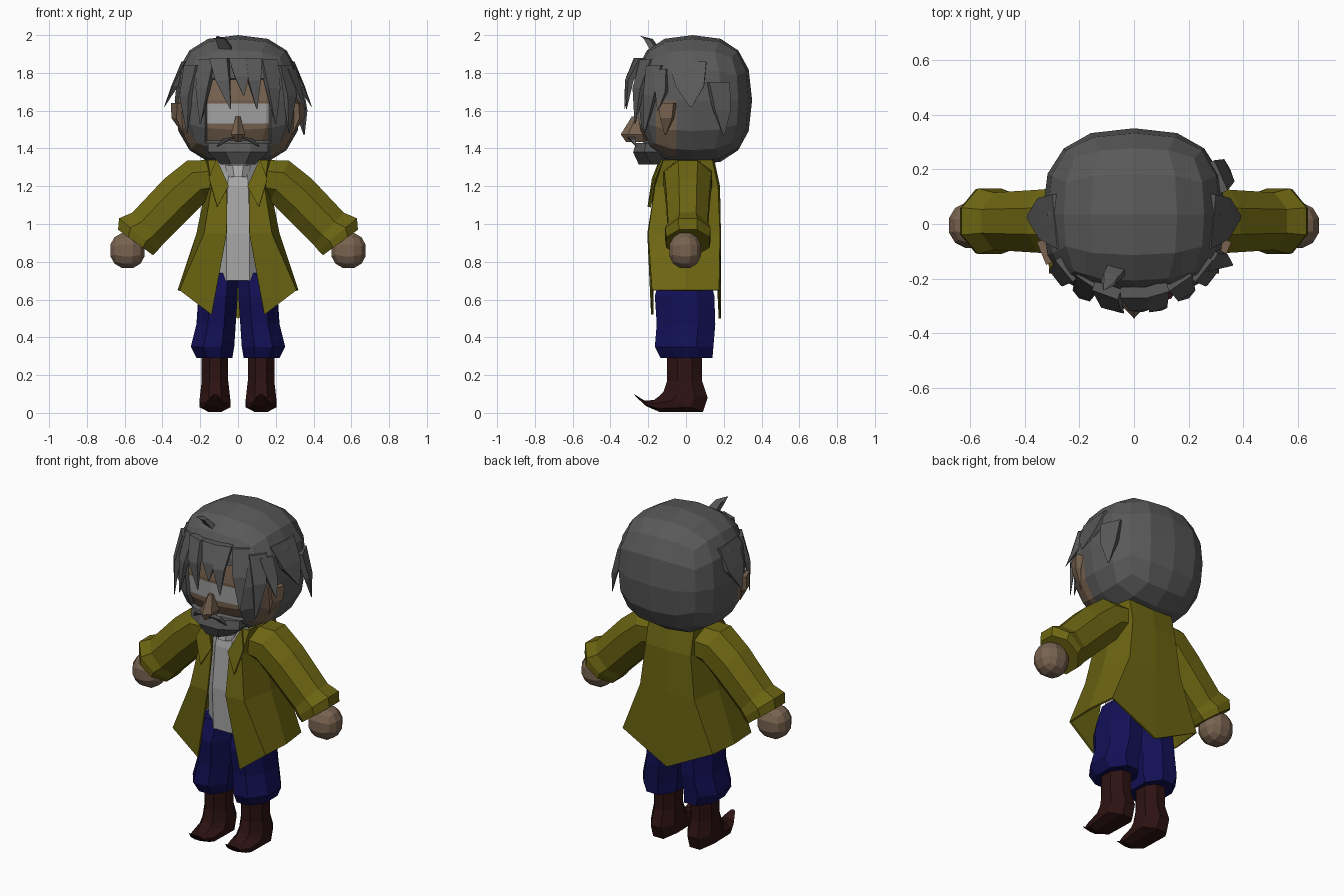
import bpy, bmesh, math
from mathutils import Vector

cube = bpy.data.objects.get("Cube")
if cube:
    bpy.data.objects.remove(cube)


def material(name, r, g, b):
    m = bpy.data.materials.new(name)
    m.use_nodes = True
    m.diffuse_color = (r, g, b, 1)
    bsdf = next(n for n in m.node_tree.nodes if n.type == "BSDF_PRINCIPLED")
    bsdf.inputs["Base Color"].default_value = (r, g, b, 1)
    bsdf.inputs["Roughness"].default_value = 0.9
    return m


HAIR = material("hair_grey", .1, .1, .1)
SKIN = material("skin_brown", .19, .125, .08)
PALE = material("pale_grey", .4, .4, .4)
COAT = material("coat_olive", .15, .13, .006)
NAVY = material("trouser_navy", .006, .005, .09)
BOOT = material("boot_brown", .026, .006, .006)


def finish(name, bm, *mats):
    me = bpy.data.meshes.new(name)
    bm.to_mesh(me)
    bm.free()
    ob = bpy.data.objects.new(name, me)
    bpy.context.collection.objects.link(ob)
    for m in mats:
        me.materials.append(m)
    return ob


def loft(name, rings, mat, n=8, side=1):
    """Closed tube; each ring is two opposite points and a half-width vector."""
    bm = bmesh.new()
    loops = []
    for a, b, w in rings:
        a, b, w = Vector(a), Vector(b), Vector(w)
        loop = []
        for i in range(n):
            t = math.tau * (i + .5) / n
            k = 1 / math.cos(math.pi / n)
            p = (a + b) / 2 + (a - b) / 2 * math.cos(t) * k + w * math.sin(t) * k
            loop.append(bm.verts.new((p.x * side, p.y, p.z)))
        loops.append(loop)
    for lo, hi in zip(loops, loops[1:]):
        for i in range(n):
            j = (i + 1) % n
            bm.faces.new((lo[i], lo[j], hi[j], hi[i]))
    bm.faces.new(loops[0])
    bm.faces.new(loops[-1])
    bmesh.ops.recalc_face_normals(bm, faces=bm.faces[:])
    return finish(name, bm, mat)


def level(x0, x1, y0, y1, z):
    """Horizontal ring for loft."""
    y = (y0 + y1) / 2
    return (x0, y, z), (x1, y, z), (0, (y1 - y0) / 2, 0)


def strand(name, points, width, mat=HAIR, side=1):
    """Flat tapering lock lying around the head."""
    rings = []
    for p, s in zip(points, (1, .75, .06)):
        p = Vector(p)
        out = Vector((p.x, p.y - .035, 0)).normalized()
        across = Vector((-out.y, out.x, 0)) * width * s
        rings.append((p + across, p - across, out * .02 * s))
    loft(name, rings, mat, 4, side)


def ball(centre, radii, power, cuts):
    """Rounded cube with faceted sides."""
    bm = bmesh.new()
    bmesh.ops.create_cube(bm, size=2)
    bmesh.ops.subdivide_edges(bm, edges=bm.edges[:], cuts=cuts, use_grid_fill=True)
    for v in bm.verts:
        u = v.co / sum(abs(c) ** power for c in v.co) ** (1 / power)
        v.co = Vector(c + r * k for c, r, k in zip(centre, radii, u))
    return bm


# Head: hair mass with a recessed face, pale eye band and skin by the ears
bm = ball((0, .035, 1.655), (.335, .315, .345), 2.6, 3)
cuts = [("z", z) for z in (1.36, 1.43, 1.53, 1.635, 1.77)]
cuts += [("x", -.175), ("x", .175), ("y", -.16), ("y", -.05)]
for axis, d in cuts:
    i = "xyz".index(axis)
    part = [f for f in bm.faces if f.calc_center_median().y < .02]
    if axis == "y":
        part = [f for f in part if abs(f.calc_center_median().x) > .2]
    geom = set(part)
    for f in part:
        geom.update(f.edges)
        geom.update(f.verts)
    co, no = Vector(), Vector()
    co[i], no[i] = d, 1
    bmesh.ops.bisect_plane(bm, geom=list(geom), plane_co=co, plane_no=no)
face = []
for f in bm.faces:
    c = f.calc_center_median()
    if c.y < -.1 and abs(c.x) < .175 and 1.43 < c.z < 1.77:
        f.material_index = 2 if 1.53 < c.z < 1.635 else 1
        face.append(f)
    elif abs(c.x) > .2 and -.16 < c.y < -.05 and 1.36 < c.z < 1.66:
        f.material_index = 1
rim = bmesh.ops.inset_region(bm, faces=face, thickness=.004, depth=-.018)
for f in rim["faces"]:
    f.material_index = 0
finish("head", bm, HAIR, SKIN, PALE)

loft("beard", [level(-.16, .16, -.265, -.08, 1.43), level(-.16, .16, -.28, -.08, 1.38),
               level(-.09, .09, -.25, -.02, 1.315)], HAIR)
loft("nose", [level(-.012, .012, -.28, -.2, 1.57), level(-.038, .038, -.335, -.2, 1.475),
              level(-.015, .015, -.31, -.2, 1.435)], SKIN, 6)
loft("neck", [level(-.08, .08, -.08, .1, 1.2), level(-.08, .08, -.08, .1, 1.38)], SKIN)

# Hair locks
strand("fringe_right", [(-.1, -.24, 1.88), (-.08, -.3, 1.76), (-.04, -.325, 1.61)], .05)
strand("fringe_middle", [(0, -.25, 1.88), (.02, -.3, 1.78), (.03, -.32, 1.68)], .05)
strand("fringe_left", [(.08, -.24, 1.88), (.085, -.3, 1.76), (.1, -.315, 1.61)], .045)
strand("cowlick", [(-.06, -.16, 1.92), (-.09, -.2, 1.98), (-.11, -.24, 1.995)], .035)
strand("left_back_lock", [(.3, .17, 1.75), (.335, .19, 1.6), (.35, .2, 1.47)], .06)
strand("left_front_lock", [(.27, -.13, 1.82), (.315, -.13, 1.7), (.36, -.15, 1.6)], .04)
for s, tag in ((1, "left"), (-1, "right")):
    strand(tag + "_temple_lock", [(.16, -.2, 1.87), (.185, -.25, 1.72), (.2, -.27, 1.53)], .05, HAIR, s)
    strand(tag + "_sideburn", [(.24, -.16, 1.84), (.275, -.19, 1.68), (.27, -.22, 1.48)], .05, HAIR, s)
    strand(tag + "_wing", [(.27, .01, 1.86), (.335, .02, 1.73), (.39, .025, 1.62)], .1, HAIR, s)
    strand(tag + "_moustache", [(.01, -.29, 1.46), (.06, -.285, 1.45), (.11, -.265, 1.41)], .03, HAIR, s)
    strand(tag + "_ear", [(.32, -.1, 1.64), (.325, -.1, 1.56), (.285, -.11, 1.47)], .045, SKIN, s)

# Shirt with a small collar
loft("shirt", [level(-.15, .15, -.145, .12, .7), level(-.15, .15, -.155, .14, .95),
               level(-.13, .13, -.14, .13, 1.2), level(-.11, .11, -.11, .11, 1.33)], PALE)
loft("shirt_collar", [level(-.05, .05, -.155, -.05, 1.25), level(-.07, .07, -.14, -.05, 1.31)], PALE)

# Open coat: left half of each row from front edge to back, then reflected
rows = [
    [(.115, -.12, 1.34), (.16, -.12, 1.34), (.18, .01, 1.34), (.15, .14, 1.34), (0, .15, 1.34)],
    [(.058, -.165, 1.2), (.14, -.165, 1.2), (.17, .01, 1.2), (.15, .17, 1.2), (0, .18, 1.2)],
    [(.06, -.205, .95), (.18, -.2, .95), (.22, 0, .95), (.18, .18, .95), (0, .185, .95)],
    [(.14, -.185, .52), (.31, -.18, .65), (.32, 0, .65), (.3, .175, .65), (0, .185, .5)],
]
bm = bmesh.new()
grid = []
for row in rows:
    full = row + [(-x, y, z) for x, y, z in row[-2::-1]]
    grid.append([bm.verts.new(p) for p in full])
for up, low in zip(grid, grid[1:]):
    for c in range(len(up) - 1):
        bm.faces.new((up[c], low[c], low[c + 1], up[c + 1]))
coat = finish("coat", bm, COAT)
mod = coat.modifiers.new("thickness", "SOLIDIFY")
mod.thickness = .012
mod.offset = -1

for s, tag in ((1, "left"), (-1, "right")):
    # Lapel
    bm = bmesh.new()
    pts = [(.115, -.13, 1.345), (.05, -.172, 1.2), (.11, -.195, 1.09), (.155, -.172, 1.24)]
    bm.faces.new([bm.verts.new((x * s, y, z)) for x, y, z in pts])
    lapel = finish(tag + "_lapel", bm, COAT)
    lapel.modifiers.new("thickness", "SOLIDIFY").thickness = .009

    # Sleeve with flared cuff, and hand
    loft(tag + "_sleeve", [
        ((.12, .01, 1.34), (.1, .01, 1.14), (0, .13, 0)),
        ((.27, .01, 1.335), (.17, .01, 1.12), (0, .125, 0)),
        ((.39, .01, 1.24), (.26, .01, 1.03), (0, .115, 0)),
        ((.56, .01, 1.06), (.4, .01, .89), (0, .105, 0)),
        ((.63, .01, 1.03), (.425, .01, .86), (0, .12, 0)),
        ((.635, .01, .97), (.45, .01, .835), (0, .115, 0))], COAT, 8, s)
    finish(tag + "_hand", ball((.585 * s, -.005, .86), (.1, .092, .102), 2, 2), SKIN)

    # Trouser leg, gathered at the hem
    loft(tag + "_trouser_leg", [
        level(0, .18, -.13, .12, .74), level(.002, .21, -.165, .15, .62),
        level(.012, .22, -.155, .155, .47), level(.02, .25, -.165, .145, .35),
        level(.03, .22, -.135, .14, .29)], NAVY, 8, s)

    # Boot with curled toe
    profile = [(-.1, .31, .085, .31, .07), (-.1, .17, .085, .17, .07),
               (-.12, .11, .115, .08, .078), (-.14, .09, .09, .005, .082),
               (-.17, .068, -.14, .005, .07), (-.22, .065, -.21, .035, .045),
               (-.275, .1, -.265, .085, .015)]
    loft(tag + "_boot", [((.122, y0, z0), (.122, y1, z1), (w, 0, 0))
                         for y0, z0, y1, z1, w in profile], BOOT, 8, s)
